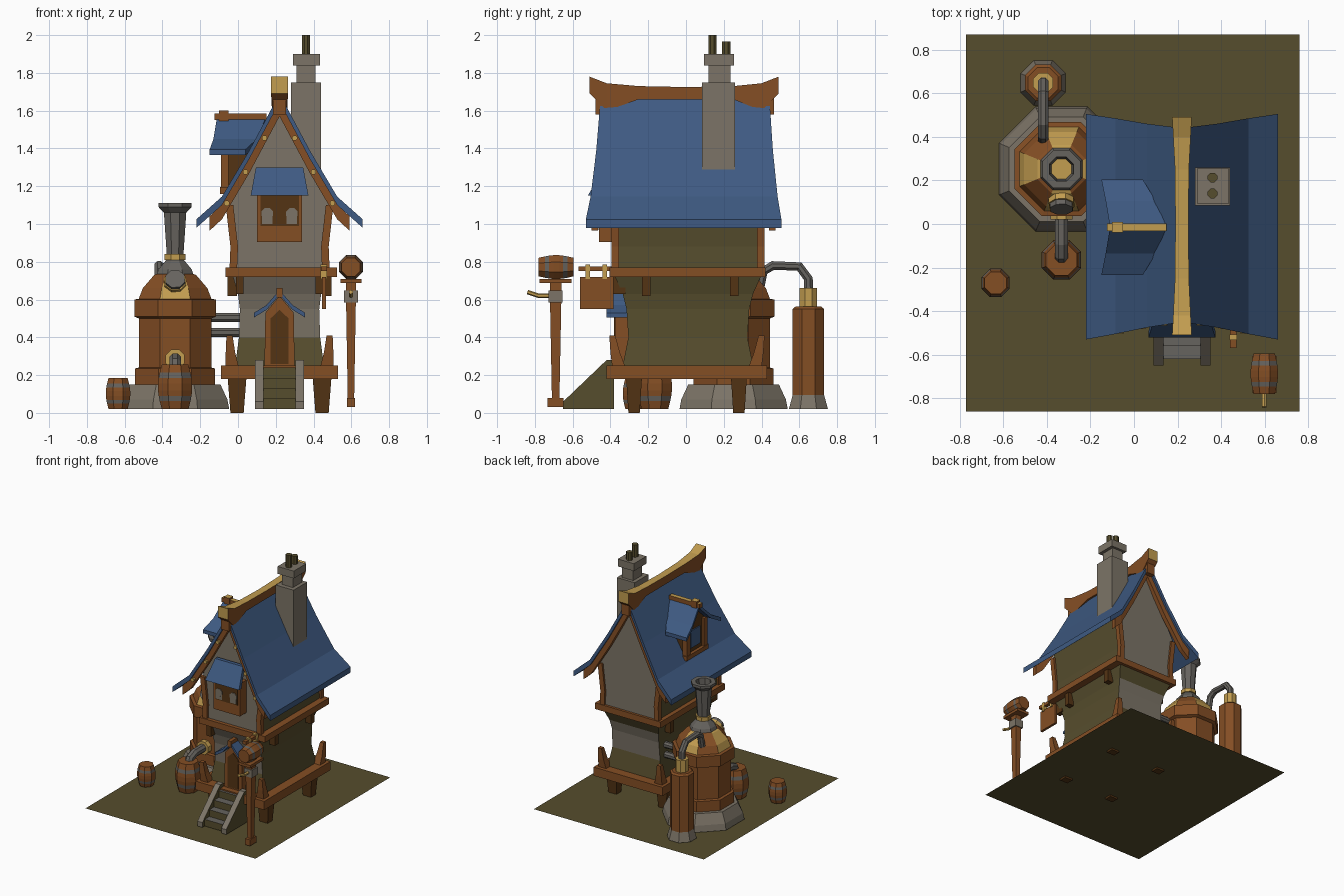
import bpy, bmesh, math
from mathutils import Vector

if "Cube" in bpy.data.objects:
    bpy.data.objects.remove(bpy.data.objects["Cube"])

def mat(name, r, g, b):
    m = bpy.data.materials.new(name)
    lin = [((c / 255 + 0.055) / 1.055) ** 2.4 for c in (r, g, b)]
    m.diffuse_color = (*lin, 1)
    m.use_nodes = True
    m.node_tree.nodes["Principled BSDF"].inputs["Base Color"].default_value = m.diffuse_color
    return m

BROWN = mat("copper brown", 132, 78, 36)
DARK = mat("dark wood", 84, 52, 20)
BLUE = mat("blue roof", 62, 90, 130)
STONE = mat("stone grey", 124, 116, 103)
METAL = mat("pipe grey", 102, 99, 94)
OLIVE = mat("olive", 86, 77, 45)
GOLD = mat("gold", 194, 157, 80)
CX = 0.22  # house centre line

def make(name, verts, faces, mats, rule=None):
    """Mesh object; rule(index, centre, normal) picks the material slot."""
    bm = bmesh.new()
    vs = [bm.verts.new(v) for v in verts]
    fs = [bm.faces.new([vs[i] for i in f]) for f in faces]
    bmesh.ops.recalc_face_normals(bm, faces=fs)
    if rule:
        for i, f in enumerate(fs):
            f.material_index = rule(i, f.calc_center_median(), f.normal)
    me = bpy.data.meshes.new(name)
    bm.to_mesh(me)
    bm.free()
    for m in mats if isinstance(mats, (list, tuple)) else [mats]:
        me.materials.append(m)
    ob = bpy.data.objects.new(name, me)
    bpy.context.collection.objects.link(ob)
    return ob

def loft(name, rings, mats, rule=None):
    n = len(rings[0])
    faces = [(r * n + i, r * n + (i + 1) % n, (r + 1) * n + (i + 1) % n, (r + 1) * n + i)
             for r in range(len(rings) - 1) for i in range(n)]
    faces += [tuple(range(n)), tuple(range((len(rings) - 1) * n, len(rings) * n))]
    return make(name, [v for r in rings for v in r], faces, mats, rule)

def rect(cx, cy, hx, hy, z):
    return [(cx - hx, cy - hy, z), (cx + hx, cy - hy, z), (cx + hx, cy + hy, z), (cx - hx, cy + hy, z)]

def box(name, x0, x1, y0, y1, z0, z1, m, top=1.0, rule=None):
    cx, cy, hx, hy = (x0 + x1) / 2, (y0 + y1) / 2, (x1 - x0) / 2, (y1 - y0) / 2
    return loft(name, [rect(cx, cy, hx, hy, z0), rect(cx, cy, hx * top, hy * top, z1)], m, rule)

def prism(name, pts, axis, lo, hi, m, rule=None):
    put = (lambda p, h: (h, p[0], p[1])) if axis == "x" else (lambda p, h: (p[0], h, p[1]))
    return loft(name, [[put(p, h) for p in pts] for h in (lo, hi)], m, rule)

def lathe(name, c, prof, mats, n=8, axis="z", seg=None, rule=None):
    """prof = (radius, height) pairs; seg = material slot of each band."""
    rings = []
    for r, h in prof:
        ring = []
        for i in range(n):
            a = 2 * math.pi * (i + 0.5) / n
            u, v = r * math.cos(a), r * math.sin(a)
            ring.append((c[0] + u, c[1] + v, c[2] + h) if axis == "z" else (c[0] + u, c[1] + h, c[2] + v))
        rings.append(ring)
    if seg:
        rule = lambda i, ce, no: seg[i // n] if i < n * len(seg) else 0
    return loft(name, rings, mats, rule)

def tube(name, path, r, m, n=8):
    P = [Vector(p) for p in path]
    side = (P[1] - P[0]).cross(P[-1] - P[0])
    if side.length < 1e-5:
        side = (P[1] - P[0]).orthogonal()
    side.normalize()
    rings = []
    for i, p in enumerate(P):
        t = ((P[min(i + 1, len(P) - 1)] - p).normalized() + (p - P[max(i - 1, 0)]).normalized()).normalized()
        up = side.cross(t)
        rings.append([p + r * (math.cos(a) * side + math.sin(a) * up)
                      for a in (2 * math.pi * (k + 0.5) / n for k in range(n))])
    return loft(name, rings, m)

def slopes(name, c, pts, t0, t1, m, axis="y", trim=(0, 0)):
    """Two mirrored roof slopes; pts = (offset, z, start, end)."""
    for s, tag in ((-1, "left"), (1, "right")):
        rings = []
        for d, z, a, b in pts:
            ring = [(a + trim[0], z - t0), (b + trim[1], z - t0), (b + trim[1], z - t1), (a + trim[0], z - t1)]
            rings.append([(c + s * d, h, q) if axis == "y" else (h, c + s * d, q) for h, q in ring])
        loft(f"{name}_{tag}", rings, m)

def barrel(name, c, r, h, axis="z"):
    prof = [(r * k, h * f) for k, f in ((.78, 0), (.9, .18), (.96, .3), (1, .42), (1, .58), (.96, .7), (.9, .82), (.78, 1))]
    lathe(name, c, prof, [BROWN, METAL], axis=axis, seg=[0, 1, 0, 0, 0, 1, 0])

# yard
make("yard", [(-.77, -.86, .014), (.76, -.86, .014), (.76, .87, .014), (-.77, .87, .014)], [(0, 1, 2, 3)], OLIVE)

# stilts, platform and corner posts
for sx in (-1, 1):
    for y in (-.275, .28):
        loft(f"stilt_{sx}_{y}", [rect(CX + sx * .225, y, .035, .03, 0), rect(CX + sx * .225, y, .05, .042, .19)], DARK)
    for y in (-.385, .395):
        d = 1 if y < 0 else -1
        x = CX + sx * .265
        loft(f"corner_post_{sx}_{y}", [rect(x - sx * .015, y + d * .03, .035, .035, .24), rect(x - sx * .005, y + d * .01, .025, .025, .32),
                                       rect(x, y - d * .005, .016, .016, .41)], BROWN)
box("platform", -.09, .53, -.42, .43, .18, .25, BROWN)

# lower storey
loft("lower_walls", [rect(CX, .01, hx, hy, z) for hx, hy, z in
     ((.235, .345, .25), (.215, .315, .40), (.21, .325, .55), (.22, .345, .63), (.25, .39, .73))], [OLIVE, STONE],
     lambda i, c, n: int(abs(n.y) > .6 and c.z > .41 and not (n.y > 0 and c.z > .65)))
box("middle_beam", -.065, .525, -.405, .42, .72, .77, BROWN)
for sx in (-1, 1):
    for y in (-.21, .255):
        x = CX + sx * .25
        box(f"side_bracket_{sx}_{y}", x - .025, x + .025, y - .023, y + .023, .62, .72, DARK)
    box(f"front_bracket_{sx}", CX + sx * .21 - .02, CX + sx * .21 + .02, -.39, -.32, .63, .72, DARK)

# upper storey with gables
half = [(.25, .77), (.245, .88), (.27, 1.12), (.16, 1.32), (0, 1.60)]
prism("upper_walls", [(CX + x, z) for x, z in half] + [(CX - x, z) for x, z in half[-2::-1]], "y", -.375, .40,
      [OLIVE, STONE], lambda i, c, n: int(abs(n.y) > .5))
for sx in (-1, 1):
    for y in (-.375, .395):
        loft(f"wall_post_{sx}_{y}", [rect(CX + sx * dx, y, .02, .02, z) for dx, z in ((.245, .76), (.24, .88), (.265, 1.1))], BROWN)

# main roof, gable boards and studs
roof = [(0, 1.69, -.45, .44), (.16, 1.39, -.475, .46), (.305, 1.145, -.505, .485), (.44, 1.025, -.53, .505)]
slopes("roof", CX, roof, 0, .045, BLUE)
board = roof[:3] + [(.37, 1.085, -.515, .49)]
slopes("front_gable_board", CX, [(d, z, a, a + .05) for d, z, a, b in board], .044, .12, BROWN, trim=(.015, 0))
slopes("back_gable_board", CX, [(d, z, b - .05, b) for d, z, a, b in board], .044, .12, BROWN, trim=(0, -.015))
for sx in (-1, 1):
    for d, z, y in ((.08, 1.455, -.455), (.18, 1.275, -.47), (.28, 1.11, -.49)):
        lathe(f"stud_{sx}_{d}", (CX + sx * d, y, z), [(.015, -.012), (.015, .03)], GOLD, axis="y")

# ridge beam swept up at both ends
ridge = [(-.51, .045, 1.78, 1.69), (-.42, .04, 1.745, 1.60), (-.25, .032, 1.73, 1.66), (.0, .03, 1.725, 1.66),
         (.25, .032, 1.73, 1.66), (.40, .04, 1.745, 1.60), (.49, .045, 1.78, 1.69)]
loft("ridge_beam", [[(CX - w, y, b), (CX + w, y, b), (CX + w, y, t), (CX - w, y, t)] for y, w, t, b in ridge],
     [BROWN, GOLD], lambda i, c, n: int(n.z > .5 or abs(n.y) > .8))
for y in (-.445, .43):
    box(f"ridge_support_{y}", CX - .035, CX + .035, y - .035, y + .035, 1.58, 1.69, BROWN)

# chimney
box("chimney_stack", .28, .44, .085, .26, 1.22, 1.75, STONE)
box("chimney_neck", .31, .41, .12, .235, 1.75, 1.84, STONE)
box("chimney_cap", .29, .435, .095, .255, 1.84, 1.90, STONE)
lathe("chimney_pot_front", (.36, .14, 1.9), [(.024, 0), (.024, .10)], OLIVE)
lathe("chimney_pot_back", (.36, .213, 1.9), [(.024, 0), (.024, .065)], OLIVE)

# dormer on the left slope, its front faces -x
DY = -.015
prism("dormer_body", [(DY - .12, 1.15), (DY + .12, 1.15), (DY + .12, 1.42), (DY, 1.53), (DY - .12, 1.42)], "x", -.07, .12, DARK)
for s in (-1, 1):
    y = DY + s * .11
    box(f"dormer_post_{s}", -.09, -.05, y - .022, y + .022, 1.16, 1.42, BROWN)
box("dormer_sill", -.095, -.05, DY - .14, DY + .14, 1.16, 1.195, BROWN)
box("dormer_pane", -.078, -.069, DY - .06, DY + .06, 1.23, 1.37, BLUE)
slopes("dormer_roof", DY, [(0, 1.57, -.11, .15), (.12, 1.45, -.13, .10), (.22, 1.395, -.15, .04)], 0, .03, BLUE, axis="x")
box("dormer_ridge", -.125, .15, DY - .018, DY + .018, 1.55, 1.585, [BROWN, GOLD], rule=lambda i, c, n: int(n.z > .5))
box("dormer_ridge_cap", -.10, -.05, DY - .024, DY + .024, 1.54, 1.60, [BROWN, GOLD], rule=lambda i, c, n: int(n.z > .5))

# front window with awning
box("window_box", .10, .34, -.46, -.37, .905, 1.17, BROWN)
box("window_recess", .118, .322, -.465, -.459, .99, 1.15, DARK)
for x in (.155, .285):
    lathe(f"window_pane_{x}", (x, -.467, 1.055), [(.032, -.004), (.032, .004)], STONE, axis="y")
    box(f"window_pane_lower_{x}", x - .028, x + .028, -.470, -.464, 1.0, 1.06, STONE)
loft("window_awning", [[(CX - w, y, z), (CX + w, y, z), (CX + w, y + .03, z), (CX - w, y + .03, z)]
     for w, y, z in ((.153, -.52, 1.15), (.125, -.43, 1.30))], BLUE)

# door, porch roof, stairs
prism("door_frame", [(.14, .25), (.30, .25), (.295, .53), (CX, .62), (.145, .53)], "y", -.375, -.29, BROWN)
prism("door_panel", [(.172, .26), (.268, .26), (.268, .50), (CX, .545), (.172, .50)], "y", -.381, -.374, DARK)
slopes("porch_roof", CX, [(0, .65, -.42, -.29), (.07, .57, -.42, -.29), (.135, .53, -.42, -.29)], 0, .025, BLUE)
prism("porch_ridge", [(.205, .61), (.235, .61), (.235, .66), (.205, .66)], "y", -.425, -.30, BROWN)
for x in (.09, .305):
    prism(f"stringer_{x}", [(-.65, .02), (-.65, .06), (-.42, .28), (-.38, .28), (-.38, .02)], "x", x, x + .045,
          [STONE, OLIVE], lambda i, c, n: int(abs(n.x) > .5))
for k in range(4):
    box(f"step_{k}", .13, .31, -.62 + k * .06, -.38, .02 + k * .055, .075 + k * .055, [OLIVE, METAL], rule=lambda i, c, n: int(n.z > .5))

# hanging sign
box("sign_arm", .44, .47, -.57, -.38, .75, .775, BROWN)
box("sign_board", .445, .465, -.56, -.385, .55, .72, BROWN)
for y in (-.52, -.43):
    box(f"sign_hanger_{y}", .438, .472, y - .012, y + .012, .71, .785, GOLD)

# lamp post carrying a small cask
LX, LY = .598, -.69
box("post_foot", LX - .022, LX + .022, LY - .042, LY + .042, .03, .08, BROWN)
loft("post_shaft", [rect(LX, LY, .017, .02, .08), rect(LX, LY, .026, .03, .60), rect(LX, LY, .026, .03, .69)], BROWN)
box("post_collar", LX - .037, LX + .037, LY - .037, LY + .037, .585, .648, STONE)
box("post_crossbar", LX - .055, LX + .055, LY - .085, LY + .085, .688, .71, BROWN)
barrel("post_cask", (LX, LY - .09, .772), .068, .185, axis="y")
tube("post_spout", [(LX, -.71, .62), (LX, -.78, .62), (LX, -.84, .64)], .012, GOLD, 6)

# boiler
TX, TY = -.333, .252
lathe("boiler_base", (TX, TY, 0), [(.31, .02), (.30, .07), (.26, .15)], STONE)
lathe("boiler_body", (TX, TY, 0), [(.23, .15), (.23, .235), (.208, .24), (.208, .50), (.234, .51), (.234, .60), (.20, .605)], BROWN)
lathe("boiler_dome", (TX, TY, 0), [(.21, .60), (.185, .66), (.12, .73), (.075, .745)], [BROWN, GOLD],
      rule=lambda i, c, n: int(i % 2 == 1))
lathe("boiler_neck", (TX, TY, 0), [(.11, .72), (.095, .76), (.05, .81)], METAL)
lathe("boiler_ring", (TX, TY, 0), [(.06, .81), (.06, .84)], GOLD)
lathe("boiler_funnel", (TX, TY, 0), [(.048, .84), (.056, .95), (.064, 1.06), (.095, 1.09), (.095, 1.11), (.06, 1.11), (.05, 1.0)],
      [GOLD, METAL], seg=[1, 1, 1, 1, 1, 1])
tube("dome_porthole", [(TX, TY - .11, .67), (TX, TY - .185, .71)], .055, METAL)
tube("dome_porthole_rim", [(TX, TY - .14, .685), (TX, TY - .165, .70)], .062, GOLD)
for z in (.425, .505):
    tube(f"house_pipe_{z}", [(-.2, .25, z), (.04, .25, z)], .026, METAL)

# tap pipe and barrels
lathe("tap_flange", (TX, 0, .285), [(.055, .02), (.055, .07)], GOLD, axis="y")
tube("tap_pipe", [(TX, .08, .285), (TX, -.09, .285), (TX, -.14, .265), (TX, -.16, .22)], .033, METAL)
barrel("tap_barrel", (TX, -.165, .02), .098, .235)
barrel("small_barrel", (-.635, -.27, .02), .07, .165)

# side condenser with arched pipe
SX, SY = -.417, .648
lathe("condenser_base", (SX, SY, 0), [(.112, .02), (.09, .095)], STONE)
lathe("condenser_body", (SX, SY, 0), [(.09, .09), (.09, .55), (.075, .562)], BROWN)
lathe("condenser_top", (SX, SY, 0), [(.05, .555), (.05, .66)], GOLD)
tube("arched_pipe", [(SX, SY, .65), (SX, SY, .71), (SX, .60, .775), (SX, .46, .78), (SX, .41, .75), (SX, .39, .66)], .026, METAL)
